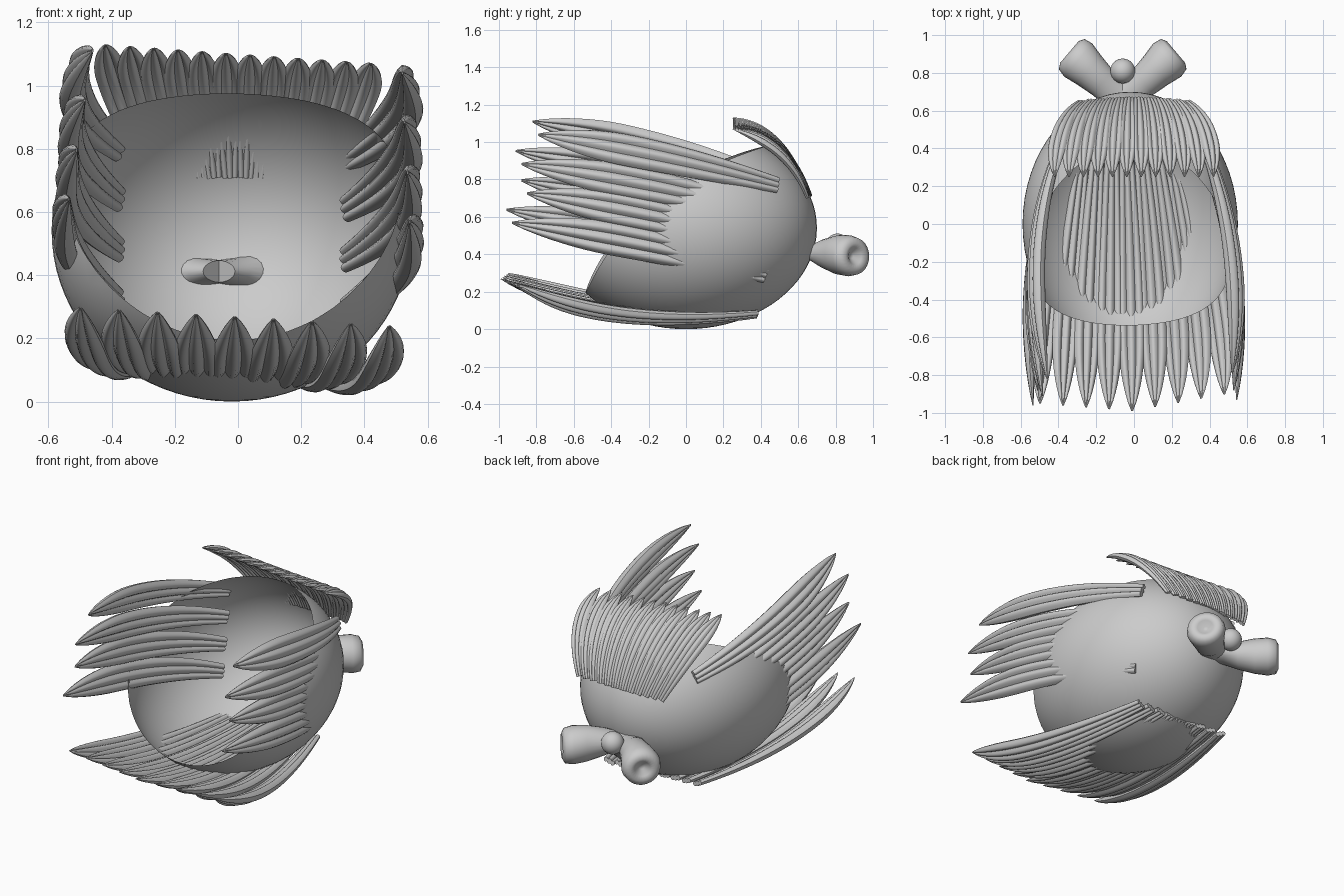
import bpy, bmesh, math
from mathutils import Vector

if "Cube" in bpy.data.objects:
    bpy.data.objects.remove(bpy.data.objects["Cube"])

def finish(bm, name, angle=40):
    bmesh.ops.recalc_face_normals(bm, faces=bm.faces)
    me = bpy.data.meshes.new(name)
    bm.to_mesh(me)
    bm.free()
    ob = bpy.data.objects.new(name, me)
    bpy.context.collection.objects.link(ob)
    bpy.ops.object.select_all(action='DESELECT')
    ob.select_set(True)
    bpy.context.view_layer.objects.active = ob
    bpy.ops.object.shade_smooth_by_angle(angle=math.radians(angle))
    return ob

def loft(name, rings, angle=40):
    bm = bmesh.new()
    vs = [[bm.verts.new(p) for p in r] for r in rings]
    n = len(vs[0])
    for a, b in zip(vs, vs[1:]):
        for i in range(n):
            j = (i + 1) % n
            bm.faces.new((a[i], a[j], b[j], b[i]))
    bm.faces.new(vs[0])
    bm.faces.new(vs[-1])
    return finish(bm, name, angle)

# Three-lobed lock cross-section, in units of half-width
def lobe(u):
    return 0.45 * (0.45 + 0.55 * abs(math.sin(1.5 * math.pi * (u + 1)))) * max(0, 1 - u * u) ** 0.25
US = [-1 + k / 9 for k in range(19)]
SECTION = [(u, lobe(u)) for u in US] + [(u, -lobe(u)) for u in US[-2:0:-1]]

def width(t):
    if t < 0.65:
        return 0.5 + 0.5 * math.sin(t / 0.65 * math.pi / 2)
    return max(0.02, math.cos((t - 0.65) / 0.35 * math.pi / 2)) ** 0.7

def strand(name, base, ctrl, tip, half, normal):
    a, b, c = Vector(base), Vector(ctrl), Vector(tip)
    rings, steps = [], 24
    for k in range(steps + 1):
        t = k / steps
        p = a * (1 - t) ** 2 + b * 2 * t * (1 - t) + c * t * t
        tan = ((b - a) * (1 - t) + (c - b) * t).normalized()
        side = tan.cross(Vector(normal)).normalized()
        up = side.cross(tan)
        w = half * width(t)
        rings.append([p + side * (u * w) + up * (v * w) for u, v in SECTION])
    return loft(name, rings, 50)

# Open ellipsoid cap; its rim is a slanted cut that bulges forward at the sides
BULGE = 0.8
bm = bmesh.new()
bmesh.ops.create_uvsphere(bm, u_segments=64, v_segments=40, radius=1)
for v in bm.verts:
    x = -0.02 + 0.57 * v.co.x
    v.co = Vector((x, 0.70 * v.co.y + BULGE * x * x, 0.54 + 0.54 * v.co.z))
bmesh.ops.bisect_plane(bm, geom=bm.verts[:] + bm.edges[:] + bm.faces[:],
                       plane_co=(0, -0.53, 0.20), plane_no=(0, -0.78, 0.95), clear_outer=True)
for v in bm.verts:
    v.co.y -= BULGE * v.co.x ** 2
finish(bm, "scalp_cap")

# Side locks, four on each side
tip_y = (-0.79, -0.88, -0.85, -0.93)
for i in range(4):
    z = 0.77 - 0.16 * i
    tz = 1.04 - 0.157 * i
    strand(f"right_lock_{i}", (0.345 - 0.003 * i, 0.49 - 0.022 * i, z), (0.60, -0.1, z + 0.16),
           (0.52 + 0.008 * i, tip_y[i], tz), 0.088, (1, 0, 0.3 - 0.12 * i))
    strand(f"left_lock_{i}", (-0.375, 0.45 - 0.022 * i, z + 0.03), (-0.61, -0.1, z + 0.21),
           (-0.46 - 0.025 * i, tip_y[i] - 0.03, tz + 0.07), 0.085, (-1, 0, 0.3 - 0.12 * i))

# Bottom locks, fanned under the cap
for i in range(9):
    k = i - 4
    bx, tx = -0.04 + 0.076 * k, -0.01 + 0.122 * k
    strand(f"bottom_lock_{i}", (bx, 0.38, 0.09 - 0.04 * bx),
           (tx * 1.0, -0.45, 0.03 - 0.08 * tx),
           (tx, -0.99 + 0.022 * max(0, k) + 0.01 * max(0, -k), 0.268 - 0.06 * tx),
           0.072, (0.9 * tx, 0, -1))

# Fringe over the crown
for i in range(12):
    x = -0.42 + 0.0764 * i
    strand(f"fringe_lock_{i}", (x * 0.66, 0.665 - 0.1 * x * x, 0.71), (x, 0.545, 1.02 - 0.05 * x),
           (x, 0.25, 1.10 - 0.07 * x), 0.05, (0.6 * x, 0.6, 0.7))

# Bow loops: flared, with a shallow dent at the rounded outer end
stations = [(-0.1, 0.085, 0.035), (0.1, 0.08, 0.045), (0.35, 0.085, 0.08), (0.65, 0.10, 0.105),
            (0.88, 0.115, 0.11), (1.02, 0.105, 0.1), (1.07, 0.075, 0.07),
            (1.04, 0.045, 0.045), (0.95, 0.015, 0.015)]
for s, name in ((-1, "left_bow_loop"), (1, "right_bow_loop")):
    start = Vector((-0.06 + s * 0.02, 0.67, 0.41))
    axis = Vector((s * 0.245, 0.225, -0.02))
    across = Vector((-s * 0.225, 0.265, 0)).normalized()
    rings = []
    for t, w, h in stations:
        ring = []
        for k in range(24):
            a = 2 * math.pi * k / 24
            ring.append(start + axis * t + across * (w * math.cos(a))
                        + Vector((0, 0, h * math.sin(a))))
        rings.append(ring)
    loft(name, rings, 60)

# Bow knot
bm = bmesh.new()
bmesh.ops.create_uvsphere(bm, u_segments=24, v_segments=16, radius=0.066)
bmesh.ops.translate(bm, verts=bm.verts, vec=(-0.06, 0.81, 0.445))
finish(bm, "bow_knot")
